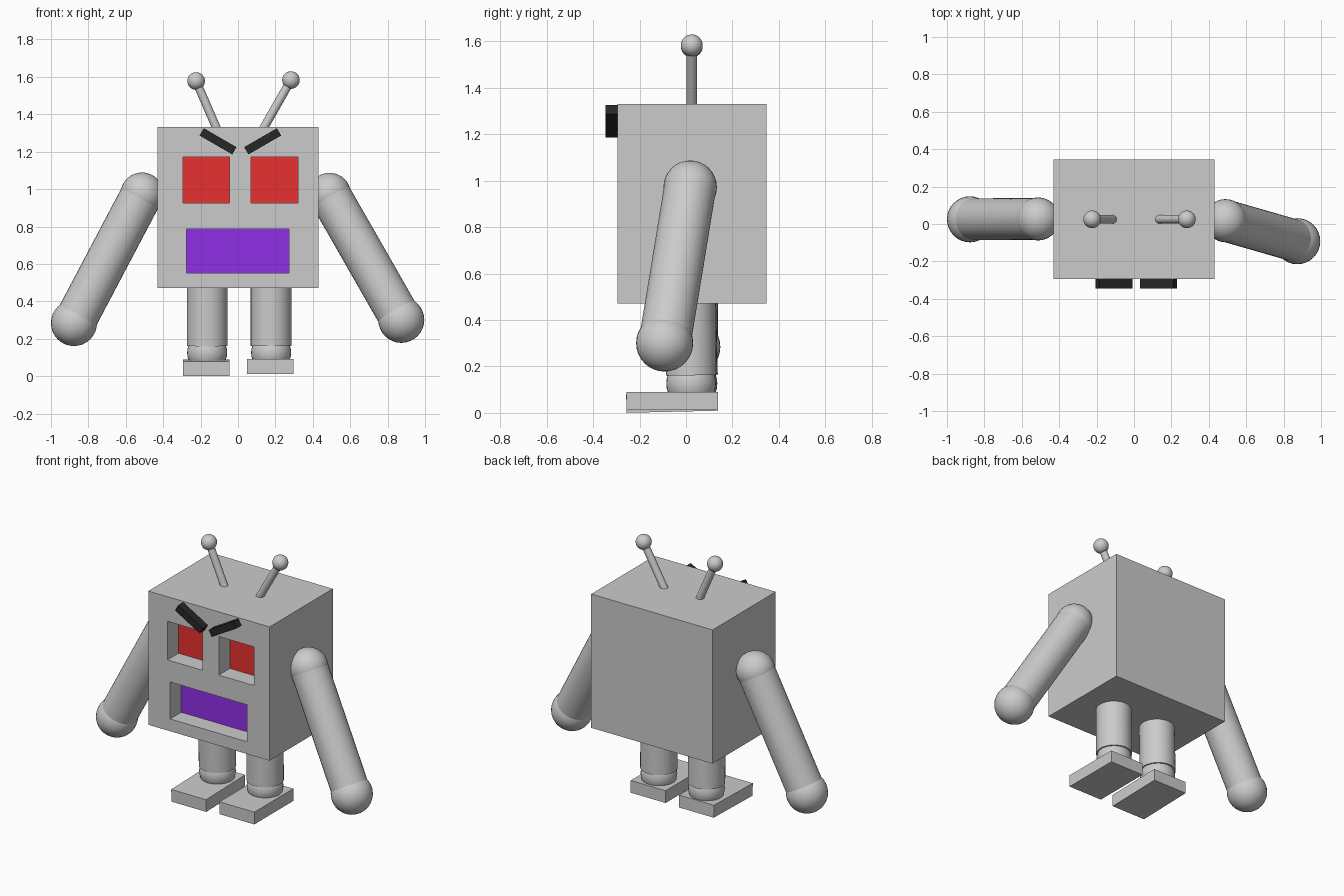
import bpy
from math import radians
from mathutils import Vector

if "Cube" in bpy.data.objects:
    bpy.data.objects.remove(bpy.data.objects["Cube"])


def material(name, rgb):
    m = bpy.data.materials.new(name)
    m.diffuse_color = (*rgb, 1)
    m.use_nodes = True
    m.node_tree.nodes["Principled BSDF"].inputs["Base Color"].default_value = m.diffuse_color
    return m


RED = material("red", (0.8, 0.03, 0.03))
PURPLE = material("purple", (0.28, 0.03, 0.8))
BLACK = material("black", (0.02, 0.02, 0.02))


def finish(name, mat=None, smooth=False):
    ob = bpy.context.object
    ob.name = name
    if mat:
        ob.data.materials.append(mat)
    if smooth:
        bpy.ops.object.shade_smooth_by_angle(angle=radians(30))
    return ob


def box(name, lo, hi, mat=None, rot=(0, 0, 0)):
    lo, hi = Vector(lo), Vector(hi)
    bpy.ops.mesh.primitive_cube_add(size=1, location=(lo + hi) / 2, rotation=rot)
    bpy.context.object.scale = hi - lo
    return finish(name, mat)


def ball(name, centre, r):
    bpy.ops.mesh.primitive_uv_sphere_add(segments=32, ring_count=16, radius=r, location=centre)
    return finish(name, smooth=True)


def rod(name, a, b, r):
    a, b = Vector(a), Vector(b)
    d = b - a
    bpy.ops.mesh.primitive_cylinder_add(vertices=32, radius=r, depth=d.length, location=(a + b) / 2,
                                        rotation=d.to_track_quat('Z', 'Y').to_euler())
    return finish(name, smooth=True)


# body with recessed eyes and mouth
FRONT, DEPTH = -0.295, 0.115
body = box("body", (-0.431, FRONT, 0.472), (0.431, 0.346, 1.331))
openings = {
    "left_eye": (-0.295, -0.045, 0.925, 1.173, RED),
    "right_eye": (0.07, 0.32, 0.925, 1.173, RED),
    "mouth": (-0.276, 0.272, 0.551, 0.788, PURPLE),
}
floor = FRONT + DEPTH
for name, (x0, x1, z0, z1, mat) in openings.items():
    cutter = box(name + "_cutter", (x0, FRONT - 0.1, z0), (x1, floor, z1))
    cutter.hide_render = True
    bpy.context.view_layer.objects.active = body
    mod = body.modifiers.new(name, 'BOOLEAN')
    mod.operation = 'DIFFERENCE'
    mod.solver = 'EXACT'
    mod.object = cutter
    bpy.ops.object.modifier_apply(modifier=mod.name)
    bpy.data.objects.remove(cutter)
    # coloured panel on the floor of the recess
    box(name, (x0, floor - 0.003, z0), (x1, floor + 0.01, z1), mat)

# slanted brows
for name, x, tilt in (("left_brow", -0.107, 30), ("right_brow", 0.132, -30)):
    box(name, (x - 0.101, -0.346, 1.233), (x + 0.101, FRONT + 0.005, 1.278), BLACK, (0, radians(tilt), 0))

# antennae
for side, base, tip in (("left", -0.108, (-0.224, 0.025, 1.578)), ("right", 0.128, (0.283, 0.025, 1.583))):
    rod(side + "_antenna", (base, 0.025, 1.31), tip, 0.023)
    ball(side + "_antenna_ball", tip, 0.047)

# arms
for side, shoulder, hand in (("left", (-0.513, 0.027, 0.974), (-0.877, 0.025, 0.284)),
                             ("right", (0.489, 0.018, 0.972), (0.873, -0.092, 0.301))):
    ball(side + "_shoulder", shoulder, 0.115)
    rod(side + "_arm", shoulder, hand, 0.112)
    ball(side + "_hand", hand, 0.123)

# legs and feet, the left one tipped slightly forward
for side, x, fx, ay, tilt, z in (("left", -0.165, -0.17, 0.028, 1.3, 0.005),
                                 ("right", 0.177, 0.172, 0.022, 0, 0.012)):
    rod(side + "_leg", (x, ay, 0.162), (x, 0.02, 0.5), 0.109)
    ball(side + "_ankle", (x, ay, 0.126), 0.107)
    box(side + "_foot", (fx - 0.124, -0.257, z), (fx + 0.124, 0.138, z + 0.079), None, (radians(tilt), 0, 0))
